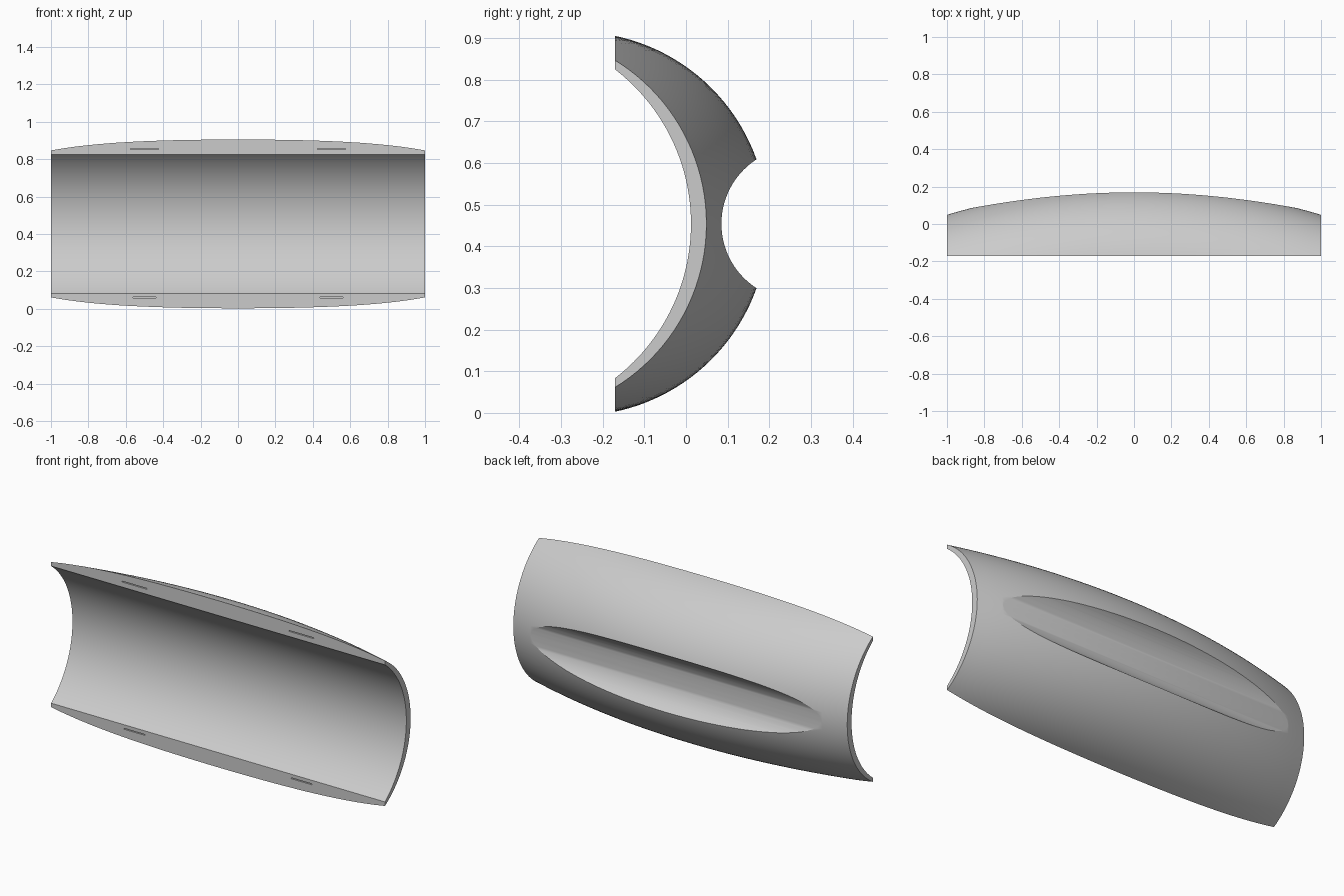
import bpy, bmesh, math
from mathutils import Matrix

cube = bpy.data.objects.get("Cube")
if cube:
    bpy.data.objects.remove(cube, do_unlink=True)

ZC = 0.454         # height of the long axis
FRONT = -0.171     # flat front plane

grey = bpy.data.materials.new("light grey")
grey.use_nodes = True
colour = (0.6, 0.6, 0.6, 1)
grey.diffuse_color = colour
grey.node_tree.nodes["Principled BSDF"].inputs["Base Color"].default_value = colour


def make_object(name, bm):
    bmesh.ops.recalc_face_normals(bm, faces=bm.faces)
    mesh = bpy.data.meshes.new(name)
    bm.to_mesh(mesh)
    bm.free()
    mesh.materials.append(grey)
    obj = bpy.data.objects.new(name, mesh)
    bpy.context.collection.objects.link(obj)
    return obj


def bowed_tube(name, radius, mid_y, sag, steps, sides):
    """Solid round bar along x whose centre line bows towards the back."""
    bend = (1 + sag * sag) / (2 * sag)
    bm = bmesh.new()
    rings = []
    for i in range(steps + 1):
        x = -1 + 2 * i / steps
        cy = mid_y - bend + math.sqrt(bend * bend - x * x)
        angles = [2 * math.pi * k / sides for k in range(sides)]
        rings.append([bm.verts.new((x, cy + radius * math.cos(a), ZC + radius * math.sin(a)))
                      for a in angles])
    for a, b in zip(rings, rings[1:]):
        for k in range(sides):
            n = (k + 1) % sides
            bm.faces.new((a[k], a[n], b[n], b[k]))
    bm.faces.new(rings[0])
    bm.faces.new(rings[-1])
    return make_object(name, bm)


def cylinder_x(name, radius, y, sides):
    bm = bmesh.new()
    place = Matrix.Translation((0, y, ZC)) @ Matrix.Rotation(math.pi / 2, 4, 'Y')
    bmesh.ops.create_cone(bm, cap_ends=True, segments=sides, radius1=radius,
                          radius2=radius, depth=2.4, matrix=place)
    return make_object(name, bm)


def box(name, centre, size):
    bm = bmesh.new()
    place = Matrix.Translation(centre) @ Matrix.Diagonal((*size, 1))
    bmesh.ops.create_cube(bm, size=1, matrix=place)
    return make_object(name, bm)


# Outer body
shell = bowed_tube("curved_shell", 0.461, -0.265, 0.147, 32, 128)

# Front trim, straight inner bore and back finger groove
cutters = [
    box("front_trim", (0, FRONT - 1, ZC), (3, 2, 2)),
    cylinder_x("inner_bore", 0.468, -0.456, 160),
    cylinder_x("back_groove", 0.184, 0.269, 96),
]
# Thin slots in the two front edges
for x in (-0.5, 0.5):
    cutters.append(box("upper_slot", (x, FRONT, 0.855), (0.15, 0.1, 0.005)))
    cutters.append(box("lower_slot", (x, FRONT, 0.061), (0.125, 0.1, 0.005)))

bpy.context.view_layer.objects.active = shell
shell.select_set(True)
for cutter in cutters:
    mod = shell.modifiers.new(cutter.name, 'BOOLEAN')
    mod.operation = 'DIFFERENCE'
    mod.solver = 'EXACT'
    mod.object = cutter
    bpy.ops.object.modifier_apply(modifier=mod.name)
    bpy.data.objects.remove(cutter, do_unlink=True)

bpy.ops.object.shade_smooth_by_angle(angle=math.radians(25))
